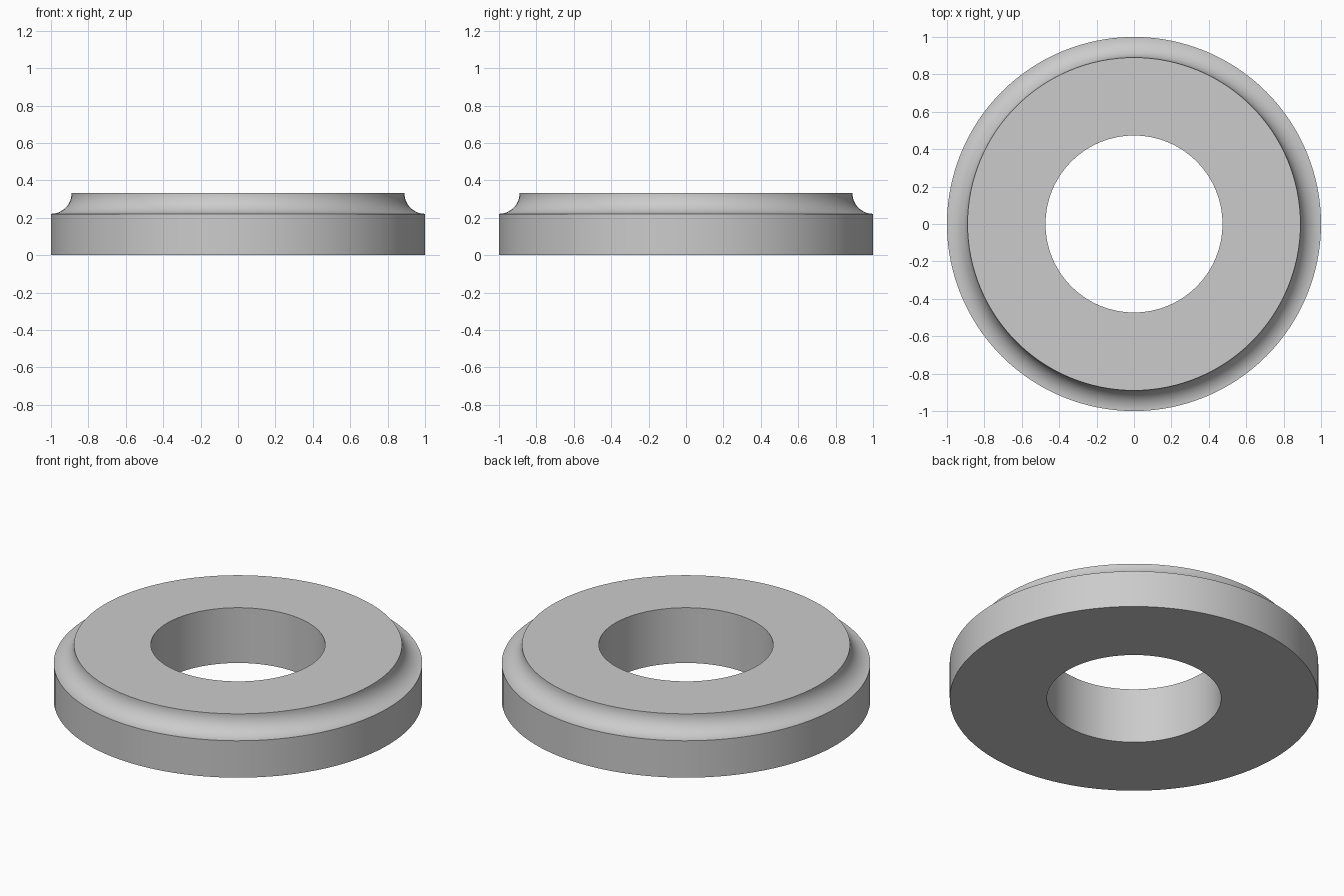
import bpy, bmesh, math

cube = bpy.data.objects.get("Cube")
if cube:
    bpy.data.objects.remove(cube, do_unlink=True)

SEGMENTS, COVE_STEPS = 128, 16
OUTER, BORE, HEIGHT, COVE = 1.0, 0.473, 0.331, 0.11

# Plain grey material
grey = bpy.data.materials.new("light_grey")
grey.use_nodes = True
colour = (0.6, 0.6, 0.6, 1.0)
grey.diffuse_color = colour
grey.node_tree.nodes["Principled BSDF"].inputs["Base Color"].default_value = colour

# Half section: bore, flat base, outer wall, then a concave quarter-round up to the top
profile = [(BORE, 0), (OUTER, 0)]
for i in range(COVE_STEPS + 1):
    a = math.pi / 2 * i / COVE_STEPS
    profile.append((OUTER - COVE * math.sin(a), HEIGHT - COVE * math.cos(a)))
profile.append((BORE, HEIGHT))

# Revolve the closed section into a ring
bm = bmesh.new()
verts = [bm.verts.new((r, 0, z)) for r, z in profile]
edges = [bm.edges.new((v, verts[(i + 1) % len(verts)])) for i, v in enumerate(verts)]
bmesh.ops.spin(bm, geom=verts + edges, cent=(0, 0, 0), axis=(0, 0, 1),
               angle=math.tau, steps=SEGMENTS, use_merge=True)
bmesh.ops.remove_doubles(bm, verts=bm.verts, dist=0.0001)
bmesh.ops.recalc_face_normals(bm, faces=bm.faces)

mesh = bpy.data.meshes.new("coved_ring")
bm.to_mesh(mesh)
bm.free()
mesh.materials.append(grey)
ring = bpy.data.objects.new("coved_ring", mesh)
bpy.context.collection.objects.link(ring)

# Smooth curved walls, crisp rims
bpy.ops.object.select_all(action="DESELECT")
ring.select_set(True)
bpy.context.view_layer.objects.active = ring
bpy.ops.object.shade_smooth_by_angle(angle=math.radians(30))
